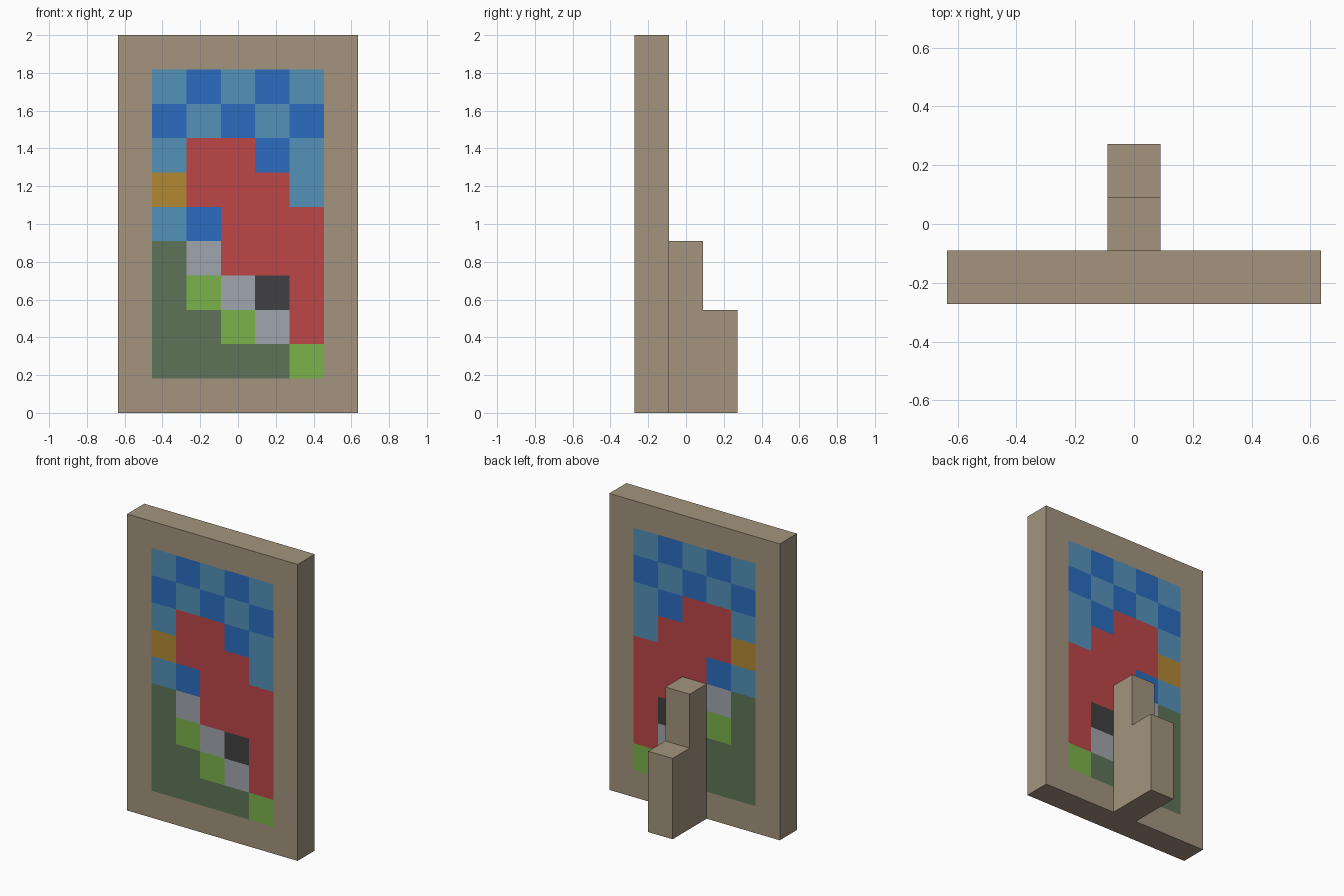
import bpy
import bmesh

cube = bpy.data.objects.get("Cube")
if cube:
    bpy.data.objects.remove(cube, do_unlink=True)

U = 2 / 11  # size of one block


def linear(c):
    c /= 255
    return c / 12.92 if c <= 0.04045 else ((c + 0.055) / 1.055) ** 2.4


def material(name, rgb):
    m = bpy.data.materials.new(name)
    m.use_nodes = True
    col = (*[linear(c) for c in rgb], 1)
    m.diffuse_color = col
    bsdf = m.node_tree.nodes["Principled BSDF"]
    bsdf.inputs["Base Color"].default_value = col
    bsdf.inputs["Roughness"].default_value = 0.9
    return m


WOOD = material("tan wood", (163, 148, 126))
PAINTS = {
    "L": material("light blue", (84, 145, 185)),
    "D": material("deep blue", (43, 108, 192)),
    "R": material("red", (188, 70, 70)),
    "O": material("ochre", (178, 136, 52)),
    "G": material("dark green", (94, 116, 88)),
    "g": material("lime green", (122, 178, 74)),
    "S": material("grey", (160, 166, 174)),
    "K": material("charcoal", (64, 64, 66)),
}


def slab(name, faces, mats):
    """One-block-thick slab from flat faces, given as (points, material index)."""
    bm = bmesh.new()
    for points, index in faces:
        face = bm.faces.new([bm.verts.new(p) for p in points])
        face.material_index = index
    bmesh.ops.remove_doubles(bm, verts=bm.verts[:], dist=1e-4)
    mesh = bpy.data.meshes.new(name)
    bm.to_mesh(mesh)
    bm.free()
    for m in mats:
        mesh.materials.append(m)
    obj = bpy.data.objects.new(name, mesh)
    bpy.context.collection.objects.link(obj)
    mod = obj.modifiers.new("thickness", "SOLIDIFY")
    mod.thickness = U
    mod.offset = 0
    return obj


# Frame: a ring one block wide
def rect(inset):
    x, z0, z1 = 3.5 - inset, inset, 11 - inset
    return [(a * U, -U, b * U) for a, b in ((-x, z0), (x, z0), (x, z1), (-x, z1))]


outer, inner = rect(0), rect(1)
slab("frame", [([outer[i], outer[(i + 1) % 4], inner[(i + 1) % 4], inner[i]], 0)
               for i in range(4)], [WOOD])

# Mosaic panel: rows from top to bottom, coloured on front and back
ROWS = ["LDLDL", "DLDLD", "LRRDL", "ORRRL", "LDRRR",
        "GSRRR", "GgSKR", "GGgSR", "GGGGg"]
keys = list(PAINTS)
tiles = []
for r, row in enumerate(ROWS):
    for c, key in enumerate(row):
        x, z = (c - 2.5) * U, (9 - r) * U
        tiles.append(([(x, -U, z), (x + U, -U, z), (x + U, -U, z + U), (x, -U, z + U)],
                      keys.index(key)))
slab("mosaic_panel", tiles, list(PAINTS.values()))

# Stepped stand behind the frame
steps = [(-0.5, 0), (1.5, 0), (1.5, 3), (0.5, 3), (0.5, 5), (-0.5, 5)]
slab("back_stand", [([(0, y * U, z * U) for y, z in steps], 0)], [WOOD])
